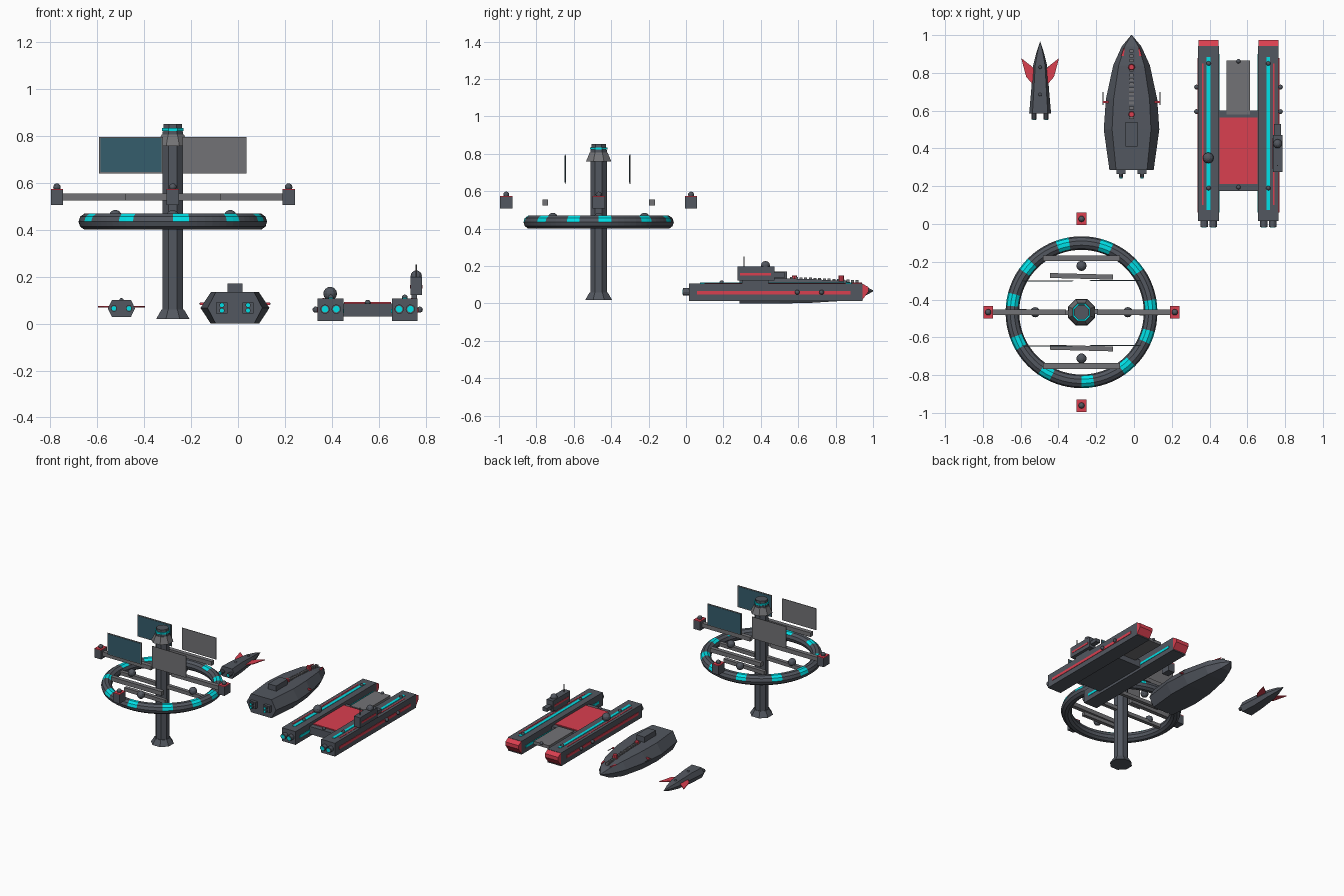
import bpy, bmesh, math
from mathutils import Matrix, Vector

if "Cube" in bpy.data.objects:
    bpy.data.objects.remove(bpy.data.objects["Cube"])

def mat(name, c):
    m = bpy.data.materials.new(name)
    m.diffuse_color = (*c, 1)
    m.use_nodes = True
    m.node_tree.nodes["Principled BSDF"].inputs["Base Color"].default_value = m.diffuse_color
    return m

DARK = mat("dark_hull", (0.085, 0.095, 0.115))
GREY = mat("mid_grey", (0.17, 0.17, 0.18))
RED = mat("red_trim", (0.7, 0.05, 0.08))
CYAN = mat("cyan_glow", (0.0, 0.75, 0.8))
BLUE = mat("solar_blue", (0.035, 0.11, 0.15))

def finish(bm, name, *mats):
    bmesh.ops.recalc_face_normals(bm, faces=bm.faces[:])
    me = bpy.data.meshes.new(name)
    bm.to_mesh(me)
    bm.free()
    for m in mats:
        me.materials.append(m)
    ob = bpy.data.objects.new(name, me)
    bpy.context.collection.objects.link(ob)
    return ob

def box(name, x, y, z, m, rot=0):
    """Box from (min, max) ranges, optionally turned about its own z axis."""
    bm = bmesh.new()
    bmesh.ops.create_cube(bm, size=1)
    size = Vector((x[1] - x[0], y[1] - y[0], z[1] - z[0]))
    mid = Vector((sum(x) / 2, sum(y) / 2, sum(z) / 2))
    bm.transform(Matrix.Translation(mid) @ Matrix.Rotation(rot, 4, 'Z') @ Matrix.Diagonal((*size, 1)))
    return finish(bm, name, m)

def cone(name, c, r1, r2, h, m, n=8, along_y=False):
    bm = bmesh.new()
    bmesh.ops.create_cone(bm, cap_ends=True, segments=n, radius1=r1, radius2=r2, depth=h)
    rot = Matrix.Rotation(math.pi / 2, 4, 'X') if along_y else Matrix.Rotation(math.pi / n, 4, 'Z')
    bm.transform(Matrix.Translation(c) @ rot)
    return finish(bm, name, m)

def ball(name, c, r, m=DARK):
    bm = bmesh.new()
    bmesh.ops.create_uvsphere(bm, u_segments=12, v_segments=8, radius=r)
    bm.transform(Matrix.Translation(c))
    return finish(bm, name, m)

def hull(name, cx, cz, sections):
    """Loft a six-sided hull through (y, half width, half height) sections."""
    bm = bmesh.new()
    shape = [(1, 0), (0.7, 1), (-0.7, 1), (-1, 0), (-0.7, -1), (0.7, -1)]
    rings = [[bm.verts.new((cx + a * w, y, cz + b * h)) for a, b in shape] for y, w, h in sections]
    for r, s in zip(rings, rings[1:]):
        for i in range(6):
            bm.faces.new((r[i], r[(i + 1) % 6], s[(i + 1) % 6], s[i]))
    bm.faces.new(rings[0])
    bm.faces.new(rings[-1])
    return finish(bm, name, DARK)

def plate(name, pts, z, t, m):
    bm = bmesh.new()
    f = bm.faces.new([bm.verts.new((x, y, z - t / 2)) for x, y in pts])
    up = bmesh.ops.extrude_face_region(bm, geom=[f])['geom']
    bmesh.ops.translate(bm, verts=[v for v in up if isinstance(v, bmesh.types.BMVert)], vec=(0, 0, t))
    return finish(bm, name, m)

# ---- Station: octagonal column with foot and collar ----
SX, SY = -0.278, -0.467
cone("station_column", (SX, SY, 0.42), 0.048, 0.048, 0.80, DARK)
cone("station_foot", (SX, SY, 0.04), 0.077, 0.052, 0.04, DARK)
cone("station_collar", (SX, SY, 0.782), 0.074, 0.052, 0.048, GREY)
cone("station_cap", (SX, SY, 0.827), 0.045, 0.042, 0.05, DARK)
cone("station_cap_light", (SX, SY, 0.828), 0.05, 0.05, 0.012, CYAN)

# Ring with glowing window patches on its upper faces
NM, NT, R, RT = 72, 10, 0.366, 0.036
bm = bmesh.new()
rows = []
for i in range(NM):
    a = math.tau * i / NM
    rows.append([])
    for j in range(NT):
        b = math.tau * j / NT
        q = R + RT * math.cos(b)
        rows[-1].append(bm.verts.new((SX + q * math.cos(a), SY + q * math.sin(a), 0.435 + RT * math.sin(b))))
patches = [106, 72, 39, 6, -18, -48, -86, -120, -154, 172, 139]
for i in range(NM):
    mid = (i + 0.5) * 360 / NM
    lit = any(abs((mid - p + 180) % 360 - 180) <= 5 for p in patches)
    for j in range(NT):
        k, l = (i + 1) % NM, (j + 1) % NT
        f = bm.faces.new((rows[i][j], rows[k][j], rows[k][l], rows[i][l]))
        f.material_index = int(lit and j < 4)
finish(bm, "station_ring", DARK, CYAN)

# Four sets of strut, arm, dome and docking pod
for k in range(4):
    dx, dy = ((1, 0), (0, 1), (-1, 0), (0, -1))[k]
    x, y = SX + 0.19 * dx, SY + 0.19 * dy
    box("ring_strut", (x - 0.167, x + 0.167), (y - 0.013, y + 0.013), (0.422, 0.448), GREY, math.radians(-1.5))
    x, y = SX + 0.285 * dx, SY + 0.285 * dy
    box("docking_arm", (x - 0.203, x + 0.203), (y - 0.015, y + 0.015), (0.525, 0.555), GREY)
    ball("ring_dome", (SX + 0.245 * dx, SY + 0.245 * dy, 0.458), 0.027)
    x, y = SX + 0.494 * dx, SY + 0.494 * dy
    box("docking_pod", (x - 0.026, x + 0.026), (y - 0.033, y + 0.033), (0.507, 0.570), DARK)
    box("pod_roof", (x - 0.026, x + 0.026), (y - 0.033, y + 0.033), (0.570, 0.575), RED)
    ball("pod_beacon", (x, y, 0.582), 0.016)

# Solar panels: glass faces front on the left, back on the right
for y in (-0.645, -0.300):
    for s in (-1, 1):
        x = SX + s * 0.178
        box("solar_frame", (x - 0.136, x + 0.136), (y - 0.002, y + 0.002), (0.64, 0.797), GREY)
        yy = y + s * 0.003
        box("solar_glass", (x - 0.13, x + 0.13), (yy - 0.001, yy + 0.001), (0.646, 0.791), BLUE)

# ---- Fighter ----
FX = -0.497
hull("fighter_hull", FX, 0.065, [(0.965, 0.001, 0.001), (0.91, 0.019, 0.015), (0.84, 0.037, 0.025),
                                 (0.70, 0.048, 0.036), (0.585, 0.058, 0.036)])
for s in (-1, 1):
    pts = [(0.10, 0.878), (0.074, 0.78), (0.042, 0.742), (0.025, 0.81), (0.045, 0.835)]
    plate("fighter_wing", [(FX + s * a, b) for a, b in pts], 0.072, 0.005, RED)
    cone("fighter_engine", (FX + s * 0.032, 0.57, 0.065), 0.014, 0.014, 0.035, DARK, 10, True)
    cone("fighter_exhaust", (FX + s * 0.032, 0.552, 0.065), 0.010, 0.010, 0.004, CYAN, 10, True)
for y, z in ((0.83, 0.09), (0.685, 0.10)):
    ball("fighter_sensor", (FX, y, z), 0.009)

# ---- Cruiser ----
CX = -0.013
hull("cruiser_hull", CX, 0.067, [(1.0, 0.002, 0.003), (0.94, 0.052, 0.035), (0.84, 0.097, 0.053),
                                 (0.66, 0.136, 0.064), (0.50, 0.147, 0.067), (0.285, 0.117, 0.067)])
box("cruiser_bridge", (CX - 0.032, CX + 0.032), (0.41, 0.54), (0.125, 0.172), DARK)
for i in range(15):
    y, w = 0.565 + i * 0.025, 0.014 - i * 0.0003
    z = 0.131 - max(0, y - 0.6) * 0.05
    box("cruiser_spine", (CX - w, CX + w), (y - 0.008, y + 0.008), (z - 0.025, z + 0.010), GREY)
for y in (0.83, 0.58):
    cone("cruiser_turret", (CX, y, 0.135), 0.018, 0.014, 0.03, RED, 10)
for s in (-1, 1):
    plate("cruiser_bow_stripe", [(CX + s * a, b) for a, b in ((0.036, 0.94), (0.042, 0.93), (0.055, 0.89), (0.040, 0.89))],
          0.11, 0.006, RED)
    cone("cruiser_gun", (CX + s * 0.150, 0.665, 0.085), 0.003, 0.003, 0.07, GREY, 6, True)
    box("cruiser_gun_mount", sorted((CX + s * 0.12, CX + s * 0.15)), (0.64, 0.65), (0.08, 0.09), RED)
    x = CX + s * 0.056
    box("cruiser_engine_block", (x - 0.024, x + 0.024), (0.265, 0.29), (0.044, 0.091), DARK)
    for z in (0.056, 0.079):
        cone("cruiser_engine", (x, 0.257, z), 0.011, 0.011, 0.024, DARK, 10, True)
        cone("cruiser_exhaust", (x, 0.244, z), 0.009, 0.009, 0.004, CYAN, 10, True)

# ---- Carrier: twin pontoons ----
KX = 0.553
for s in (-1, 1):
    x = KX + s * 0.158
    box("pontoon", (x - 0.055, x + 0.055), (0.015, 0.943), (0.012, 0.108), DARK)
    bow = box("pontoon_bow", (x - 0.053, x + 0.053), (0.943, 0.975), (0.02, 0.106), RED)
    for v in bow.data.vertices:
        if v.co.y > 0.96:
            v.co.z = 0.075 + (v.co.z - 0.063) * 0.3
    box("pontoon_top_light", (x - 0.010, x + 0.010), (0.075, 0.885), (0.104, 0.111), CYAN)
    xs = x + s * 0.030
    box("pontoon_top_stripe", (xs - 0.004, xs + 0.004), (0.10, 0.85), (0.104, 0.110), RED)
    xo = x + s * 0.055
    box("pontoon_side_stripe", (xo - 0.003, xo + 0.003), (0.06, 0.88), (0.047, 0.067), RED)
    xi = x - s * 0.055
    box("pontoon_inner_light", (xi - 0.003, xi + 0.003), (0.06, 0.90), (0.045, 0.062), CYAN)
    for y in (0.595, 0.725):
        ball("pontoon_side_sensor", (x + s * 0.064, y, 0.060), 0.013)
    for y in (0.19, 0.85):
        ball("pontoon_top_sensor", (x, y, 0.112), 0.012)
    for d in (-0.024, 0.024):
        cone("carrier_engine", (x + d, 0.002, 0.062), 0.020, 0.020, 0.034, DARK, 12, True)
        cone("carrier_exhaust", (x + d, -0.015, 0.062), 0.014, 0.014, 0.005, CYAN, 12, True)

# Flight deck, runway and small deck sensors
box("carrier_deck", (KX - 0.105, KX + 0.105), (0.175, 0.60), (0.03, 0.085), DARK)
box("deck_landing_pad", (KX - 0.100, KX + 0.100), (0.212, 0.565), (0.08, 0.092), RED)
box("carrier_runway", (KX - 0.062, KX + 0.062), (0.58, 0.865), (0.068, 0.090), GREY)
for y in (0.195, 0.862):
    ball("deck_sensor", (KX, y, 0.09), 0.012)

# Command tower and radar dome
box("tower_base", (0.74, 0.764), (0.30, 0.44), (0.10, 0.13), DARK)
box("command_tower", (0.735, 0.785), (0.275, 0.472), (0.123, 0.198), DARK)
box("tower_window_band", (0.733, 0.787), (0.29, 0.455), (0.150, 0.164), RED)
box("tower_prow", (0.742, 0.778), (0.472, 0.53), (0.14, 0.165), DARK)
ball("tower_dome", (0.76, 0.425, 0.203), 0.024)
cone("tower_antenna", (0.76, 0.31, 0.222), 0.003, 0.003, 0.06, GREY, 6)
ball("radar_dome", (0.393, 0.35, 0.128), 0.029)
